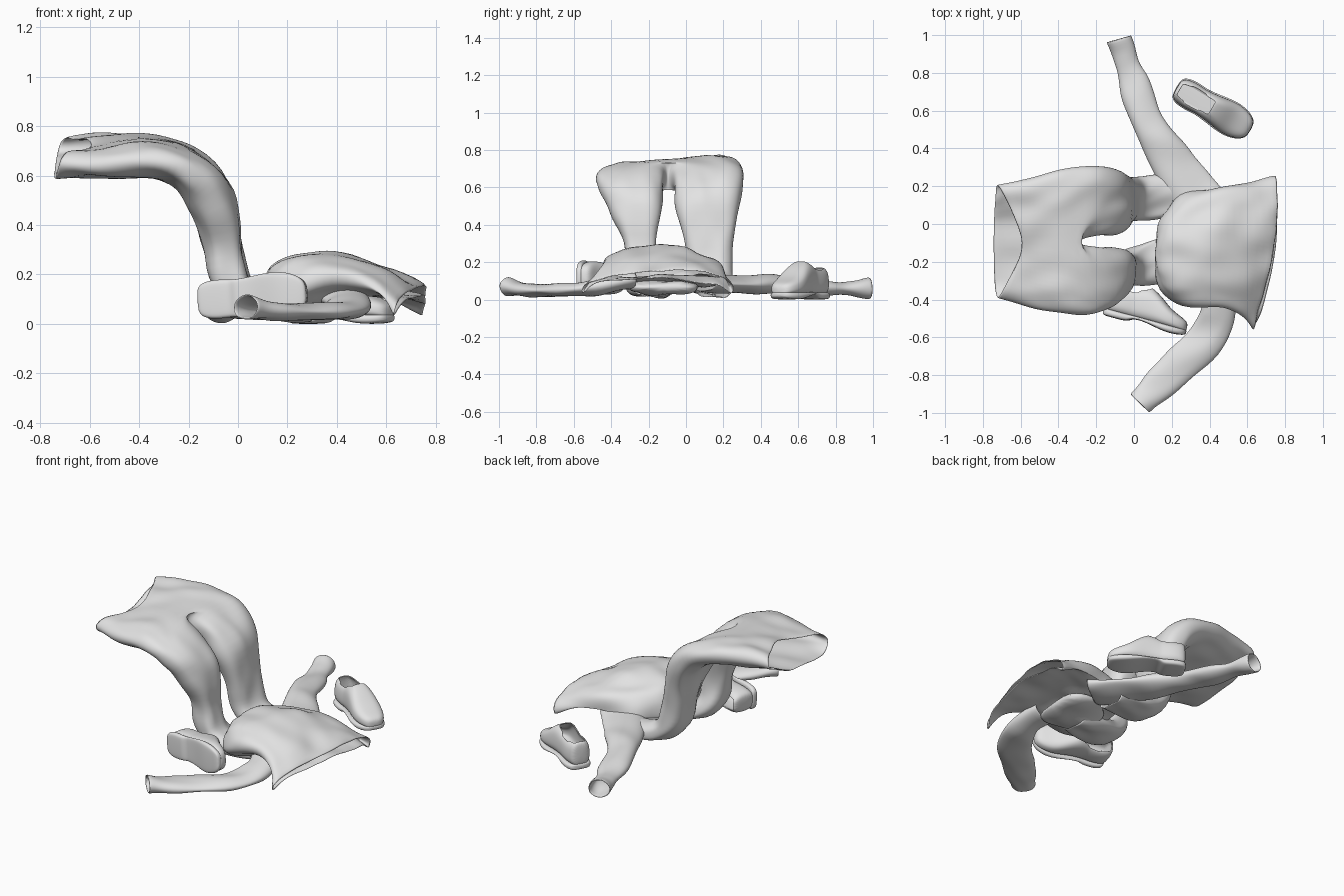
import bpy, bmesh, math
from mathutils import Vector, Matrix, noise

cube = bpy.data.objects.get("Cube")
if cube:
    bpy.data.objects.remove(cube)

cloth = bpy.data.materials.new("pale_grey")
cloth.use_nodes = True
GREY = (0.77, 0.77, 0.77, 1)
cloth.diffuse_color = GREY
cloth.node_tree.nodes["Principled BSDF"].inputs["Base Color"].default_value = GREY


def crumple(ob, amount):
    """Refine the cloth once, then press soft folds along its normals."""
    ob.modifiers.new("refine", 'SUBSURF').levels = 1
    graph = bpy.context.evaluated_depsgraph_get()
    mesh = bpy.data.meshes.new_from_object(ob.evaluated_get(graph))
    ob.modifiers.clear()
    mesh.name = ob.name
    ob.data = mesh
    normals = [v.normal.copy() for v in mesh.vertices]
    for v, n in zip(mesh.vertices, normals):
        p = v.co
        fold = noise.noise(Vector((p.x * 6 + p.y * 3, p.y * 8 - p.x * 2, p.z * 5)))
        crease = abs(noise.noise(Vector((p.x * 4 - p.y * 6, p.y * 4, p.z * 9 + 3))))
        v.co = p + n * amount * (fold + .25 - crease)


def finish(name, bm, folds=0.0, shell=0.008, matrix=None):
    """Weld and smooth a lofted mesh."""
    bmesh.ops.remove_doubles(bm, verts=bm.verts, dist=0.0005)
    bmesh.ops.delete(bm, geom=[v for v in bm.verts if not v.link_faces], context='VERTS')
    bmesh.ops.recalc_face_normals(bm, faces=bm.faces)
    if matrix:
        bm.transform(matrix)
    mesh = bpy.data.meshes.new(name)
    bm.to_mesh(mesh)
    bm.free()
    mesh.materials.append(cloth)
    mesh.shade_smooth()
    ob = bpy.data.objects.new(name, mesh)
    bpy.context.collection.objects.link(ob)
    if folds:
        crumple(ob, folds)
    if shell:
        mod = ob.modifiers.new("thickness", 'SOLIDIFY')
        mod.thickness = shell
    mod = ob.modifiers.new("smooth", 'SUBSURF')
    mod.levels = mod.render_levels = 1 if folds else 2


def loft(bm, rings, skip=lambda i, j: False, caps=()):
    """Bridge rings of points; skip(i, j) leaves a hole."""
    rows = [[bm.verts.new(p) for p in ring] for ring in rings]
    n = len(rows[0])
    for i in range(len(rows) - 1):
        for j in range(n):
            if not skip(i, j):
                k = (j + 1) % n
                bm.faces.new((rows[i][j], rows[i][k], rows[i + 1][k], rows[i + 1][j]))
    for c in caps:
        bm.faces.new(rows[c])


def spow(v, e):
    return math.copysign(abs(v) ** e, v)


def angles(n):
    return [2 * math.pi * j / n for j in range(n)]


# Trousers: a shared waist that splits into two legs
MID, SPLIT, N = -0.1, 3, 20
# x, z, bend in degrees, half thickness, sideways tilt
path = [(-.66, .66, 52, .11, .19), (-.58, .665, 22, .082, .19), (-.46, .668, 0, .08, .14),
        (-.33, .67, 5, .083, .09), (-.22, .645, 22, .085, .08), (-.125, .56, 52, .09, .05),
        (-.075, .44, 72, .088, 0), (-.055, .30, 86, .08, 0), (-.04, .17, 80, .078, 0),
        (.03, .085, 35, .065, 0), (.14, .06, 4, .05, 0), (.30, .055, 0, .04, 0)]
# centre y, half width for each leg beyond the split; outer reach before it
right = [.29, .34, .37, .375, (-.29, .185), (-.29, .165), (-.265, .125), (-.245, .085),
         (-.24, .09), (-.21, .12), (-.18, .125), (-.17, .11)]
left = [.30, .33, .37, .40, (.115, .19), (.12, .18), (.12, .15), (.125, .12),
        (.13, .115), (.14, .12), (.145, .125), (.15, .11)]


def leg_rings(widths, side):
    rings = []
    for i, ((x, z, bend, h, tilt), w) in enumerate(zip(path, widths)):
        yc, wout, win = (MID, w, 0) if isinstance(w, float) else (w[0], w[1], w[1])
        a = math.radians(bend)
        ring = []
        for t in angles(N):
            s, c = spow(math.sin(t), .75), spow(math.cos(t), .75)
            y = yc + side * s * (wout if s > 0 else win)
            sag = .13 * max(s, 0) * (1 + c) / 2 if i == 0 else 0
            lift = tilt * (y - MID) * (1 if y > MID else .25)
            ring.append(Vector((x + math.sin(a) * h * c - sag, y, z + math.cos(a) * h * c + lift)))
        rings.append(ring)
    return rings


bm = bmesh.new()
for widths, side in ((right, -1), (left, 1)):
    loft(bm, leg_rings(widths, side), lambda i, j: i < SPLIT and j >= N // 2)
finish("trousers", bm, 0.024)

# Shirt body: x at both edges, y range, top z, bottom z, edge z at both sides, bulge
body = [(.10, .11, -.2, 0, .17, .08, .12, .12, -.01), (.13, .15, -.37, .08, .235, .05, .12, .10, -.02),
        (.22, .24, -.44, .16, .285, .05, .13, .09, 0), (.35, .37, -.44, .20, .295, .08, .19, .10, 0),
        (.47, .50, -.43, .21, .26, .12, .20, .11, 0), (.58, .64, -.50, .23, .225, .12, .12, .09, .02),
        (.635, .75, -.56, .25, .165, .10, .025, .03, .055)]
rings = []
for xr, xl, y0, y1, top, bot, zr, zl, bulge in body:
    ring = []
    for t in angles(24):
        u, s = math.cos(t), math.sin(t)
        f = (u + 1) / 2
        edge = zr + (zl - zr) * f
        z = edge + ((top if s > 0 else bot) - edge) * abs(s) ** .7
        ring.append((xr + (xl - xr) * f + bulge * s * s, y0 + (y1 - y0) * f, z))
    rings.append(ring)
bm = bmesh.new()
loft(bm, rings, caps=(0,))
finish("shirt_body", bm, 0.028)


def sleeve(name, stations):
    """Flattened tube on the floor: x, y, z, half width, half height."""
    pts = [Vector(s[:3]) for s in stations]
    rings = []
    for i, (x, y, z, w, h) in enumerate(stations):
        d = pts[min(i + 1, len(pts) - 1)] - pts[max(i - 1, 0)]
        across = Vector((-d.y, d.x, 0)).normalized()
        rings.append([pts[i] + across * w * math.cos(t) + Vector((0, 0, h * math.sin(t)))
                      for t in angles(14)])
    bm = bmesh.new()
    loft(bm, rings)
    finish(name, bm, 0.016)


sleeve("left_sleeve", [(.38, .08, .09, .14, .05), (.28, .22, .075, .14, .045), (.18, .36, .08, .115, .05),
                       (.11, .47, .085, .085, .055), (.06, .57, .08, .09, .048), (.015, .70, .065, .09, .042),
                       (-.03, .83, .055, .072, .038), (-.06, .92, .055, .062, .045),
                       (-.078, .982, .06, .066, .056)])
sleeve("right_sleeve", [(.42, -.28, .11, .10, .05), (.45, -.42, .08, .095, .05), (.445, -.53, .055, .10, .038),
                        (.37, -.63, .047, .105, .032), (.26, -.73, .046, .10, .03), (.14, -.84, .05, .088, .032),
                        (.07, -.91, .06, .076, .042), (.03, -.95, .066, .072, .052)])

# Crumpled shirt front tucked beneath the body
bm = bmesh.new()
loft(bm, [[(x, -.12 + w * math.cos(t), .065 + h * math.sin(t)) for t in angles(14)]
          for x, w, h in ((.16, .10, .03), (.26, .18, .045), (.40, .20, .045), (.52, .15, .035))], caps=(0, 3))
finish("shirt_underside", bm, 0.03, shell=0)

# Shoes: x, half width, top z of upper, bottom z of sole
last = [(-.225, .045, .165, .004), (-.205, .07, .175, 0), (-.15, .08, .175, 0), (-.085, .075, .18, 0),
        (-.07, .074, .185, .022), (-.01, .08, .21, .024), (.05, .09, .18, .012), (.11, .094, .13, 0),
        (.165, .084, .105, 0), (.205, .064, .09, .006), (.226, .036, .07, .014)]


def shoe(side_name, matrix):
    upper, sole = [], []
    for x, w, top, base in last:
        low, taper = .025, .14 if x < .06 else .08
        ring = []
        for t in angles(24):
            c, s = spow(math.cos(t), .65), spow(math.sin(t), .75)
            f = (s + 1) / 2
            ring.append((x, w * c * (1 - taper * f), low + (top - low) * f))
        upper.append(ring)
        sole.append([(x * 1.01, w * 1.03 * spow(math.cos(t), .5),
                      (.04 + base) / 2 + (.04 - base) / 2 * spow(math.sin(t), .4)) for t in angles(12)])
    bm = bmesh.new()
    loft(bm, upper, lambda i, j: 1 <= i <= 4 and abs(j - 5.5) < (2 if i in (1, 4) else 3), caps=(0, -1))
    finish(side_name + "_shoe_upper", bm, 0, 0.008, matrix)
    bm = bmesh.new()
    loft(bm, sole, caps=(0, -1))
    finish(side_name + "_shoe_sole", bm, 0, 0, matrix)


def turn(deg, axis):
    return Matrix.Rotation(math.radians(deg), 4, axis)


shoe("left", Matrix.Translation((.42, .61, 0)) @ turn(-30, 'Z'))
shoe("right", Matrix.Translation((.05, -.54, .11)) @ turn(-15, 'Z') @ turn(-4, 'Y') @ turn(-90, 'X'))
